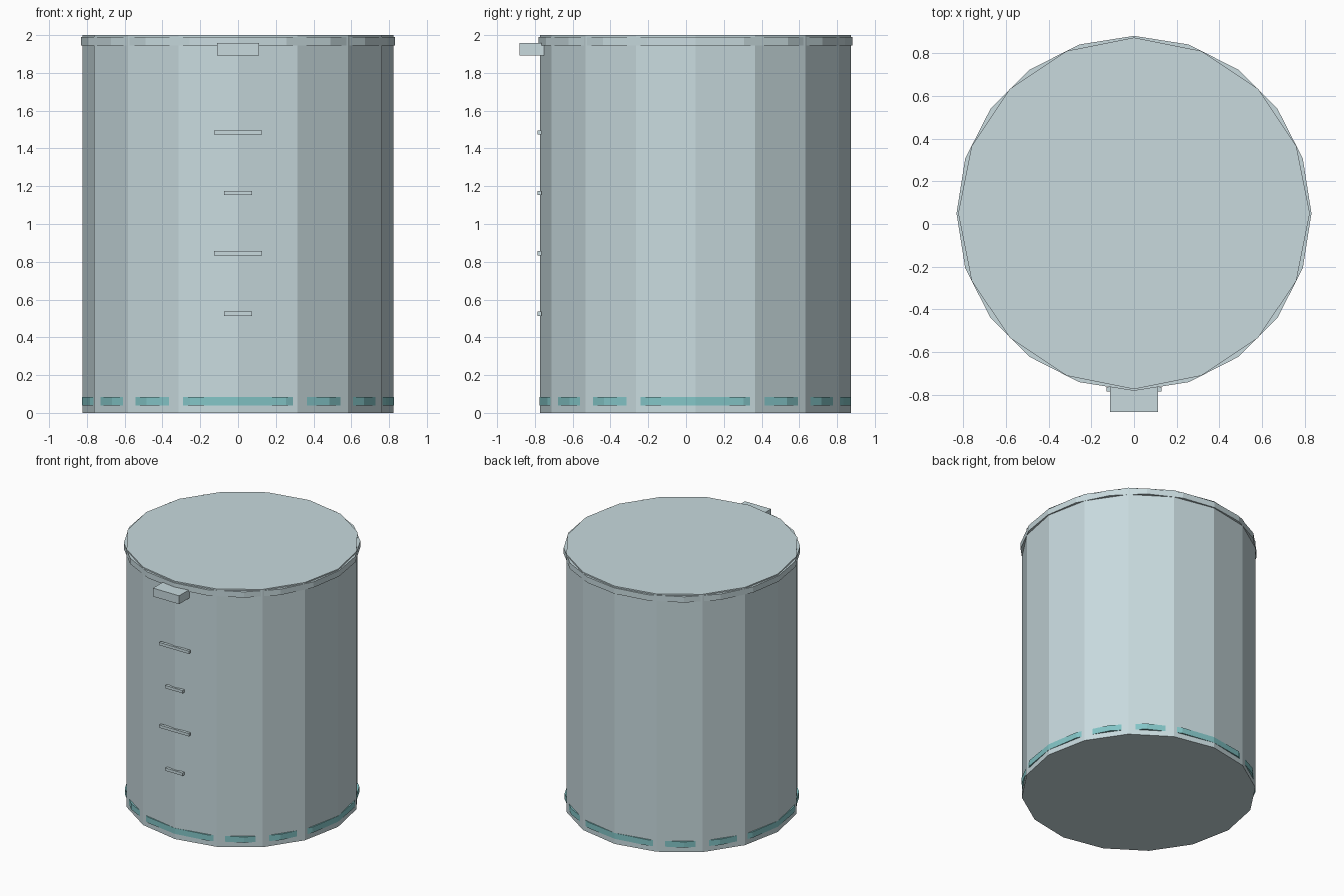
import bpy, math

if "Cube" in bpy.data.objects:
    bpy.data.objects.remove(bpy.data.objects["Cube"])

CY = 0.05  # vessel axis, set back to balance the spout


def material(name, rgb):
    m = bpy.data.materials.new(name)
    m.diffuse_color = (*rgb, 1)
    m.use_nodes = True
    m.node_tree.nodes["Principled BSDF"].inputs["Base Color"].default_value = m.diffuse_color
    return m


glass = material("pale_glass", (0.578, 0.701, 0.730))
teal = material("teal_band", (0.225, 0.555, 0.565))


def drum(name, sides, radius, z0, z1, mat):
    """Capped flat-sided cylinder with one corner facing +x."""
    ring = [(radius * math.cos(math.tau * i / sides),
             CY + radius * math.sin(math.tau * i / sides)) for i in range(sides)]
    verts = [(x, y, z) for z in (z0, z1) for x, y in ring]
    faces = [(i, (i + 1) % sides, sides + (i + 1) % sides, sides + i)
             for i in range(sides)]
    faces += [tuple(reversed(range(sides))), tuple(range(sides, 2 * sides))]
    mesh = bpy.data.meshes.new(name)
    mesh.from_pydata(verts, [], faces)
    mesh.materials.append(mat)
    obj = bpy.data.objects.new(name, mesh)
    bpy.context.collection.objects.link(obj)
    return obj


def block(name, half_width, y0, y1, z0, z1, mat):
    bpy.ops.mesh.primitive_cube_add(size=1, location=(0, (y0 + y1) / 2, (z0 + z1) / 2))
    obj = bpy.context.object
    obj.name = name
    obj.scale = (2 * half_width, y1 - y0, z1 - z0)
    bpy.ops.object.transform_apply(location=False, rotation=False, scale=True)
    obj.data.materials.append(mat)
    return obj


# Vessel, raised rim and coloured base band
drum("vessel_body", 16, 0.824, 0.0, 2.0, glass)
drum("rim", 20, 0.832, 1.945, 1.99, glass)
drum("base_band", 20, 0.8246, 0.04, 0.085, teal)

# Pouring spout at the front
block("spout", 0.112, -0.882, -0.752, 1.893, 1.958, glass)

# Measuring marks, alternating short and long
for i in range(4):
    z = 0.525 + 0.32 * i
    block(f"measure_mark_{i + 1}", 0.128 if i % 2 else 0.075,
          -0.785, -0.764, z - 0.011, z + 0.011, glass)
